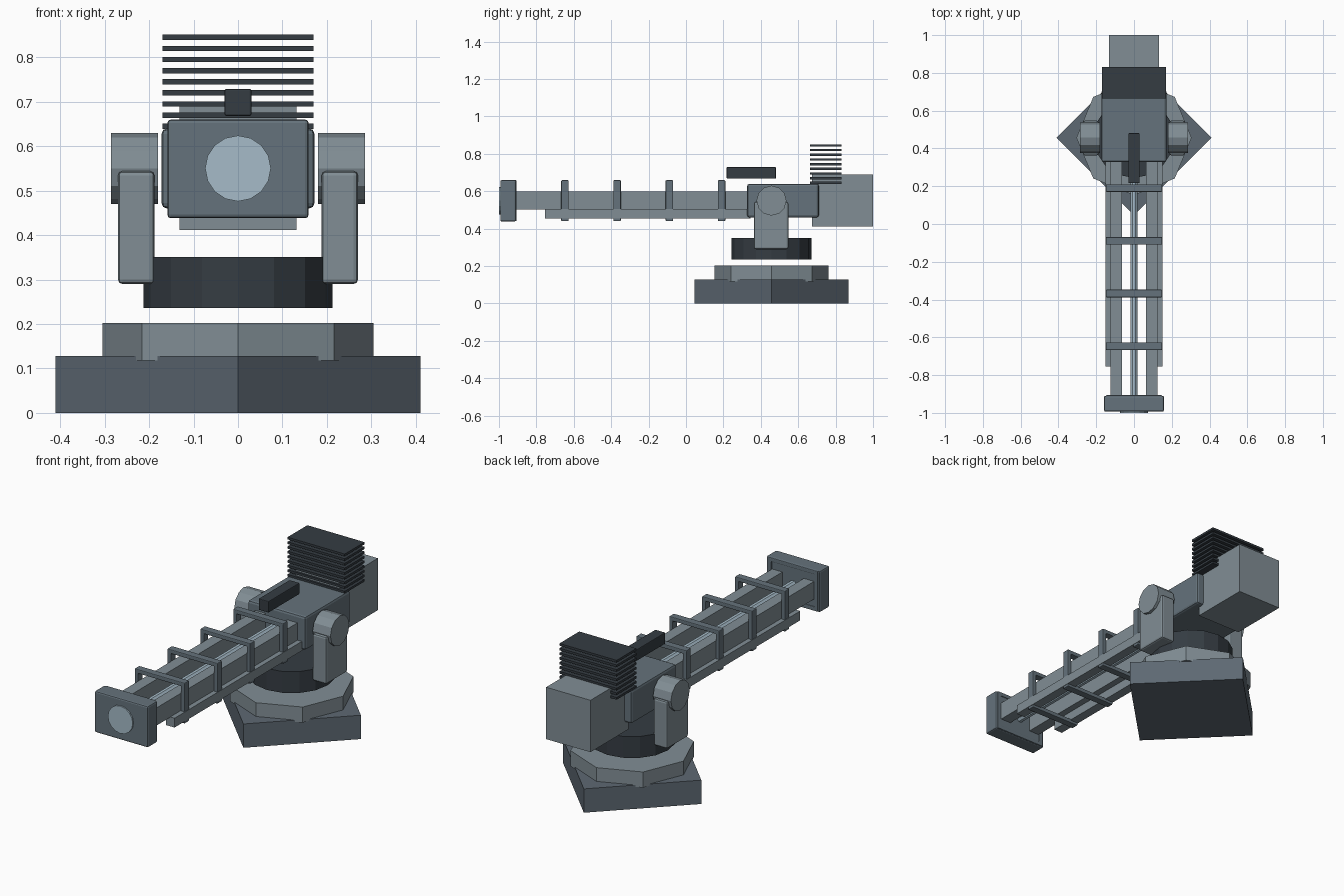
import bpy, bmesh
from math import pi
from mathutils import Matrix

if "Cube" in bpy.data.objects:
    bpy.data.objects.remove(bpy.data.objects["Cube"])


def mat(name, rgb):
    m = bpy.data.materials.new(name)
    m.diffuse_color = (*rgb, 1)
    m.use_nodes = True
    m.node_tree.nodes["Principled BSDF"].inputs["Base Color"].default_value = m.diffuse_color
    return m


STEEL = mat("steel", (0.22, 0.27, 0.30))
MID = mat("mid_steel", (0.13, 0.17, 0.20))
BASE = mat("base_grey", (0.11, 0.14, 0.17))
DARK = mat("dark", (0.035, 0.045, 0.055))
GLASS = mat("pale_blue", (0.38, 0.50, 0.58))


def finish(bm, name, material, bevel=0):
    me = bpy.data.meshes.new(name)
    bmesh.ops.recalc_face_normals(bm, faces=bm.faces)
    bm.to_mesh(me)
    bm.free()
    ob = bpy.data.objects.new(name, me)
    bpy.context.collection.objects.link(ob)
    me.materials.append(material)
    if bevel:
        b = ob.modifiers.new("bevel", 'BEVEL')
        b.width = bevel
        b.segments = 2
    return ob


def add_box(bm, x, y, z):
    size = [b - a for a, b in (x, y, z)]
    mid = [(a + b) / 2 for a, b in (x, y, z)]
    bmesh.ops.create_cube(bm, size=1, matrix=Matrix.Translation(mid) @ Matrix.Diagonal((*size, 1)))


def box(name, x, y, z, material, bevel=0):
    bm = bmesh.new()
    add_box(bm, x, y, z)
    return finish(bm, name, material, bevel)


def cylinder(name, center, r, depth, sides, axis, material, turn=0):
    rot = {'X': Matrix.Rotation(pi / 2, 4, 'Y'), 'Y': Matrix.Rotation(pi / 2, 4, 'X'),
           'Z': Matrix.Identity(4)}[axis]
    bm = bmesh.new()
    bmesh.ops.create_cone(bm, cap_ends=True, segments=sides, radius1=r, radius2=r, depth=depth,
                          matrix=Matrix.Translation(center) @ rot @ Matrix.Rotation(turn, 4, 'Z'))
    return finish(bm, name, material)


CY, CZ = 0.457, 0.55   # turret pivot

# Pedestal: diamond foot, octagonal step, floating turntable
cylinder("base_foot", (0, CY, 0.064), 0.411, 0.128, 4, 'Z', BASE)
cylinder("base_step", (0, CY, 0.16), 0.305, 0.084, 8, 'Z', STEEL)
cylinder("turntable", (0, CY, 0.293), 0.213, 0.115, 16, 'Z', DARK)

# Paired parts: yoke arms, trunnions and rails
for s, side in ((-1, "left"), (1, "right")):
    def span(a, b):
        return tuple(sorted((s * a, s * b)))
    box(side + "_yoke_arm", span(0.188, 0.27), (0.363, 0.547), (0.29, 0.544), STEEL, 0.01)
    cylinder(side + "_trunnion", (s * 0.233, CY, CZ), 0.08, 0.106, 12, 'X', STEEL)
    box(side + "_upper_rail", span(0.064, 0.125), (-0.92, 0.345), (0.503, 0.598), STEEL)
    box(side + "_lower_rail", span(0.1, 0.151), (-0.755, 0.345), (0.455, 0.505), STEEL)

# Body, rear housing and sight
box("receiver", (-0.172, 0.172), (0.327, 0.71), (0.46, 0.64), MID, 0.012)
box("rear_housing", (-0.132, 0.132), (0.675, 1.0), (0.411, 0.69), STEEL)
box("sight", (-0.03, 0.03), (0.217, 0.481), (0.668, 0.729), DARK, 0.004)

# Cooling fins
for i in range(9):
    z = 0.645 + 0.025 * i
    box(f"cooling_fin_{i + 1}", (-0.17, 0.17), (0.664, 0.832), (z - 0.006, z + 0.006), DARK)

# Central rod, muzzle block and lens
cylinder("centre_rod", (0, -0.29, CZ), 0.02, 1.27, 8, 'Y', GLASS, pi / 8)
box("muzzle_block", (-0.159, 0.159), (-0.993, -0.91), (0.438, 0.66), MID, 0.008)
cylinder("muzzle_lens", (0, -0.98, CZ), 0.074, 0.04, 16, 'Y', GLASS)

# Rectangular frames around the rails; the last one sits in the muzzle
for i in range(5):
    y = 0.19 - 0.279 * i
    w, t = 0.149, 0.022
    y0, y1 = y - 0.02, y + 0.02
    bm = bmesh.new()
    outer = [(-w, 0.441), (w, 0.441), (w, 0.659), (-w, 0.659)]
    inner = [(-w + t, 0.441 + t), (w - t, 0.441 + t), (w - t, 0.659 - t), (-w + t, 0.659 - t)]
    rings = [[bm.verts.new((px, yy, pz)) for px, pz in loop]
             for loop, yy in ((outer, y0), (outer, y1), (inner, y1), (inner, y0))]
    for k in range(4):
        a, b = rings[k], rings[(k + 1) % 4]
        for j in range(4):
            n = (j + 1) % 4
            bm.faces.new((a[j], a[n], b[n], b[j]))
    finish(bm, f"rail_frame_{i + 1}", MID, 0.004)
